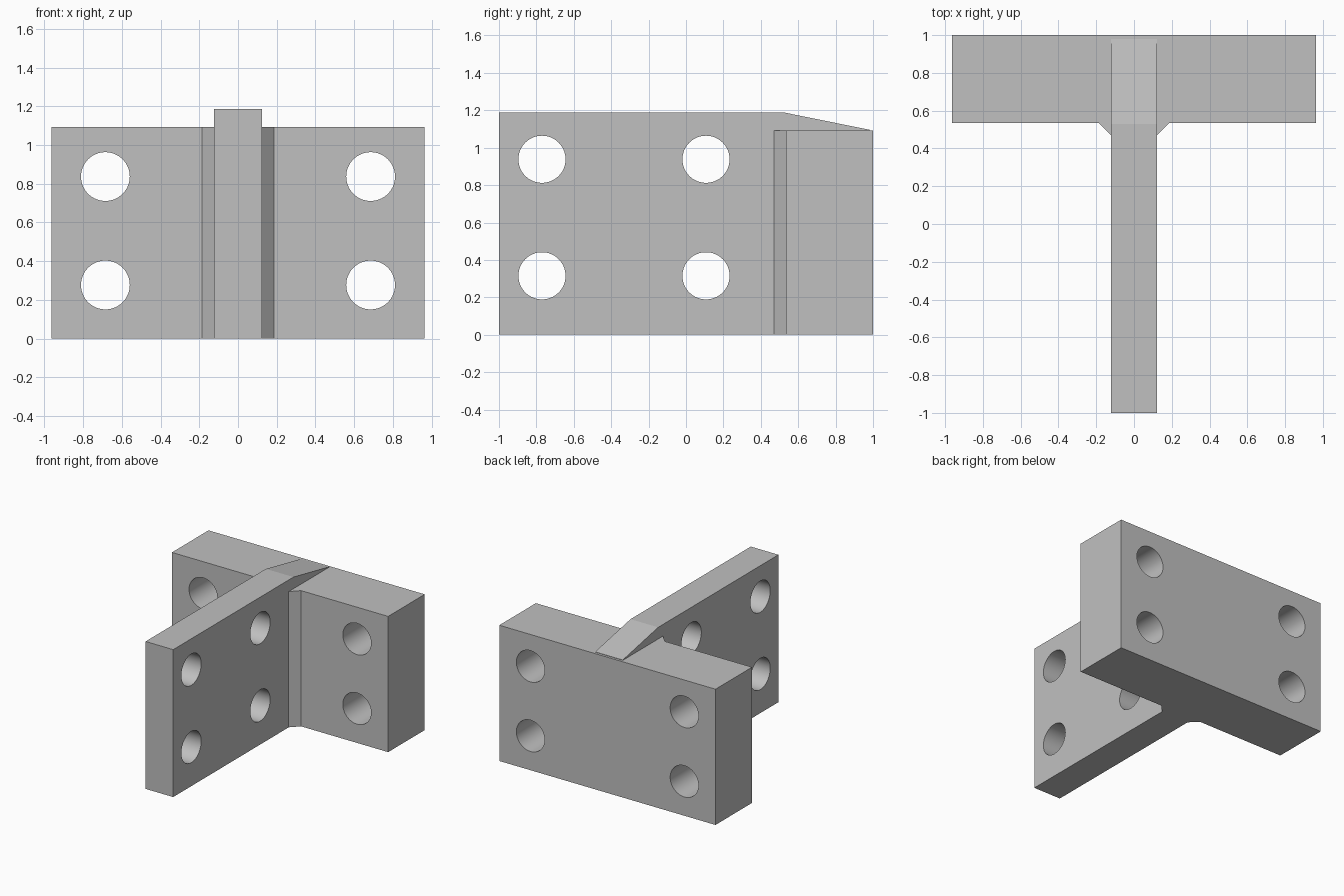
import bpy
import bmesh
import math
from mathutils import Vector

cube = bpy.data.objects.get("Cube")
if cube:
    bpy.data.objects.remove(cube, do_unlink=True)

grey = bpy.data.materials.new("plain grey")
grey.use_nodes = True
colour = (0.53, 0.53, 0.53, 1)
grey.diffuse_color = colour
grey.node_tree.nodes["Principled BSDF"].inputs["Base Color"].default_value = colour

HOLE_RADIUS = 0.126
PLATE_TOP, WEB_TOP = 1.093, 1.187
PLATE_FRONT, WEB_HALF = 0.535, 0.123


def prism(name, points, sweep):
    """Solid made by sweeping a flat outline along a vector."""
    bm = bmesh.new()
    face = bm.faces.new([bm.verts.new(p) for p in points])
    new = bmesh.ops.extrude_face_region(bm, geom=[face])["geom"]
    moved = [v for v in new if isinstance(v, bmesh.types.BMVert)]
    bmesh.ops.translate(bm, verts=moved, vec=Vector(sweep))
    bmesh.ops.recalc_face_normals(bm, faces=bm.faces)
    mesh = bpy.data.meshes.new(name)
    bm.to_mesh(mesh)
    bm.free()
    mesh.materials.append(grey)
    obj = bpy.data.objects.new(name, mesh)
    bpy.context.collection.objects.link(obj)
    return obj


def combine(target, tool, operation):
    """Apply a boolean, then discard the tool."""
    mod = target.modifiers.new(operation.lower(), "BOOLEAN")
    mod.operation, mod.solver, mod.object = operation, "EXACT", tool
    bpy.context.view_layer.objects.active = target
    bpy.ops.object.modifier_apply(modifier=mod.name)
    bpy.data.objects.remove(tool, do_unlink=True)


def drill(target, centre, rotation):
    bpy.ops.mesh.primitive_cylinder_add(vertices=64, radius=HOLE_RADIUS, depth=0.8,
                                        location=centre, rotation=rotation)
    cutter = bpy.context.object
    cutter.name = "hole_cutter"
    cutter.hide_render = True
    cutter.data.materials.append(grey)
    combine(target, cutter, "DIFFERENCE")


# Back plate with chamfered gussets where the web meets it
half = [(0.963, 1), (0.963, PLATE_FRONT), (0.187, PLATE_FRONT), (WEB_HALF, 0.47)]
outline = half + [(-x, y) for x, y in reversed(half)]
bracket = prism("tee_bracket", [(x, y, 0) for x, y in outline], (0, 0, PLATE_TOP))

# Upright web, sloping down onto the top of the plate
side = [(-1, 0), (0.98, 0), (0.98, PLATE_TOP + 0.003), (0.53, WEB_TOP), (-1, WEB_TOP)]
web = prism("web", [(-WEB_HALF, y, z) for y, z in side], (2 * WEB_HALF, 0, 0))
combine(bracket, web, "UNION")

# Bolt holes through the plate and through the web
for x in (-0.685, 0.685):
    for z in (0.277, 0.837):
        drill(bracket, (x, 0.77, z), (math.pi / 2, 0, 0))
for y in (-0.77, 0.107):
    for z in (0.315, 0.938):
        drill(bracket, (0, y, z), (0, math.pi / 2, 0))

bpy.ops.object.select_all(action="DESELECT")
bracket.select_set(True)
bpy.context.view_layer.objects.active = bracket
bpy.ops.object.shade_smooth_by_angle(angle=math.radians(10))
